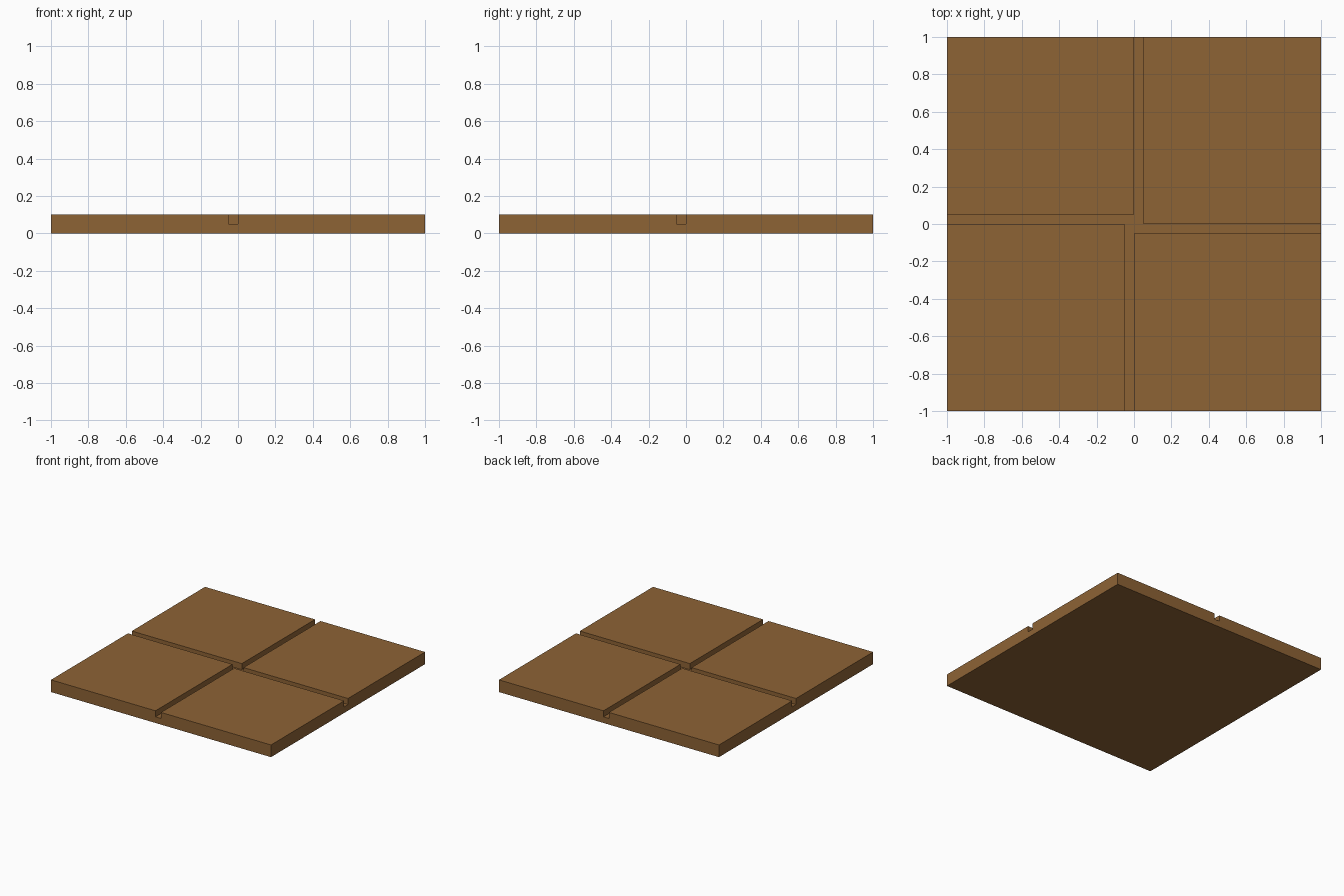
import bpy, bmesh
from mathutils import Vector

if "Cube" in bpy.data.objects:
    bpy.data.objects.remove(bpy.data.objects["Cube"])

G = 0.05   # groove width
H = 0.05   # base height; tiles rise by the same amount

wood = bpy.data.materials.new("brown_wood")
wood.diffuse_color = (0.27, 0.125, 0.036, 1)
wood.use_nodes = True
wood.node_tree.nodes["Principled BSDF"].inputs["Base Color"].default_value = wood.diffuse_color

# Base slab
bm = bmesh.new()
bmesh.ops.create_cube(bm, size=1)
bmesh.ops.scale(bm, vec=(2, 2, H), verts=bm.verts)
bmesh.ops.translate(bm, vec=(0, 0, H / 2), verts=bm.verts)

# Score the slab along the groove edges
for axis in (Vector((1, 0, 0)), Vector((0, 1, 0))):
    for d in (-G, 0, G):
        bmesh.ops.bisect_plane(bm, geom=bm.verts[:] + bm.edges[:] + bm.faces[:],
                               plane_co=axis * d, plane_no=axis)

# Raise four tiles arranged as a pinwheel
def in_tile(x, y):
    for _ in range(4):
        if x < -G and y < 0:
            return True
        x, y = -y, x
    return False

bm.normal_update()
tops = []
for f in bm.faces:
    c = f.calc_center_median()
    if f.normal.z > 0.9 and in_tile(c.x, c.y):
        tops.append(f)
ext = bmesh.ops.extrude_face_region(bm, geom=tops)
bmesh.ops.translate(bm, vec=(0, 0, H),
                    verts=[v for v in ext["geom"] if isinstance(v, bmesh.types.BMVert)])
bmesh.ops.delete(bm, geom=[f for f in tops if f.is_valid], context='FACES')

# Merge flat regions
bmesh.ops.dissolve_limit(bm, angle_limit=0.01, verts=bm.verts[:], edges=bm.edges[:])
bmesh.ops.recalc_face_normals(bm, faces=bm.faces[:])

mesh = bpy.data.meshes.new("floor_tile")
bm.to_mesh(mesh)
bm.free()
mesh.materials.append(wood)
bpy.context.collection.objects.link(bpy.data.objects.new("floor_tile", mesh))
